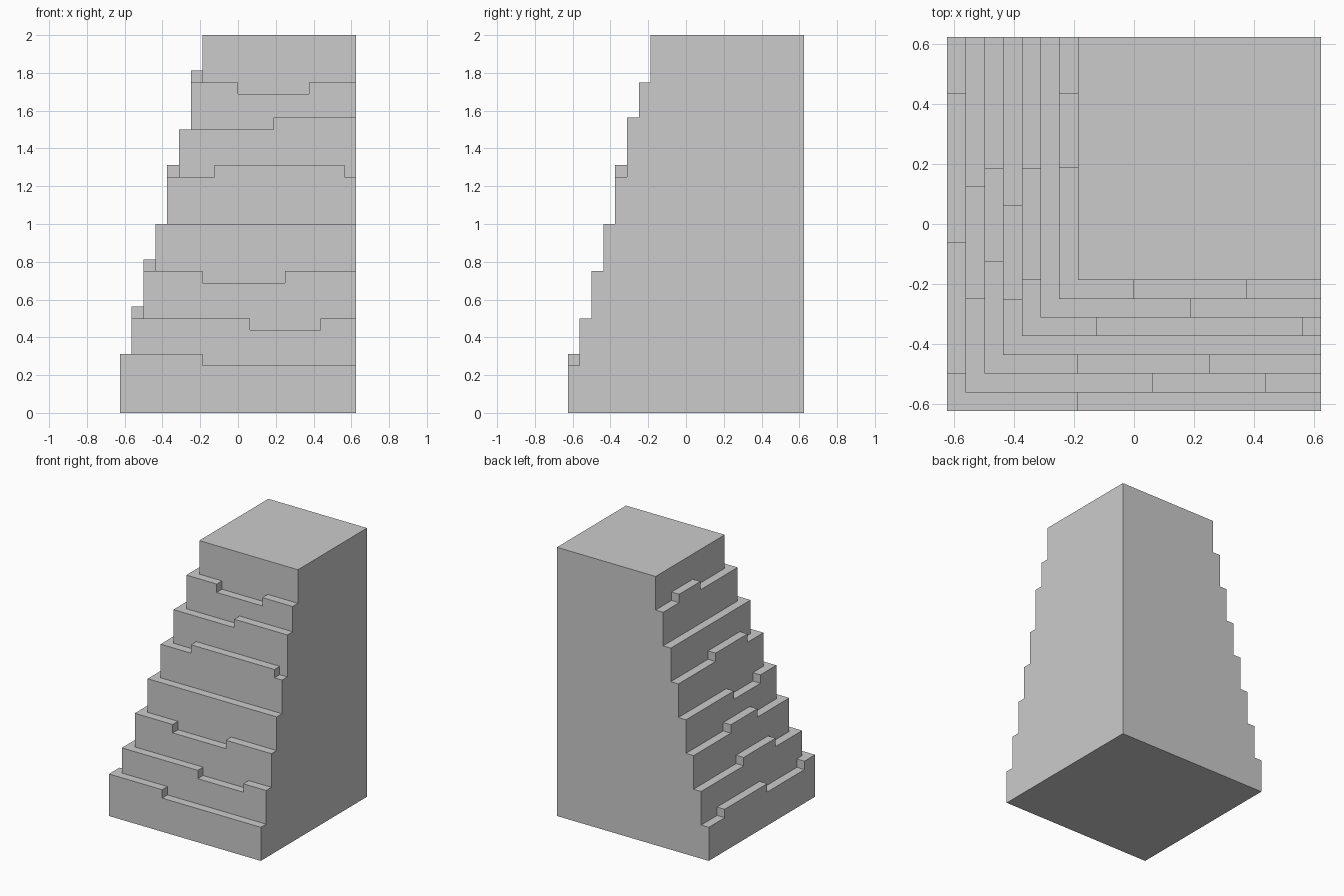
import bpy, bmesh

if "Cube" in bpy.data.objects:
    bpy.data.objects.remove(bpy.data.objects["Cube"])

U = 0.0625      # one stone unit
E = 10          # half width in units

# Each tier: (front breaks, front heights), (left breaks, left heights),
# measured in units, running from the shared front-left corner outwards.
TIERS = [
    (([-3], [5, 4]), ([-8, -1, 7], [5, 4, 5, 4])),
    (([1, 7], [8, 7, 8]), ([-4, 2], [8, 9, 8])),
    (([-3, 4], [12, 11, 12]), ([-2, 3], [12, 13, 12])),
    (([], [16]), ([-4, 1], [16, 15, 16])),
    (([-2, 9], [20, 21, 20]), ([-3, 3], [20, 21, 20])),
    (([3], [24, 25]), ([], [24])),
    (([0, 6], [28, 27, 28]), ([3, 7], [28, 29, 28])),
    (([], [32]), ([], [32])),
]

bm = bmesh.new()


def face(points):
    bm.faces.new([bm.verts.new([c * U for c in p]) for p in points])


def rim(tier, side, inset):
    """Notched top edge of a tier, drawn on the wall plane at the given inset."""
    start = inset - E
    if tier < 0:
        outline = [(start, 0), (E, 0)]
    else:
        breaks, heights = TIERS[tier][side]
        ends = [start] + breaks + [E]
        outline = [(t, h) for i, h in enumerate(heights) for t in ends[i:i + 2]]
    return [(t, start, h) if side == 0 else (start, t, h) for t, h in outline]


for side in (0, 1):
    end_wall = []
    for k in range(len(TIERS)):
        # riser between the ledge below and this tier's notched edge
        low, high = rim(k - 1, side, k), rim(k, side, k)
        face(low + high[::-1])
        end_wall += [low[-1], high[-1]]
        # ledge treads and the small steps between them
        if k < len(TIERS) - 1:
            inner = rim(k, side, k + 1)
            for i in range(len(high) - 1):
                face([high[i], high[i + 1], inner[i + 1], inner[i]])
    # flat stepped wall closing the right / back end
    face(end_wall + [(E, E, 32), (E, E, 0)])

# top and underside
for low, z in ((len(TIERS) - 1 - E, 32), (-E, 0)):
    face([(low, low, z), (E, low, z), (E, E, z), (low, E, z)])

bmesh.ops.remove_doubles(bm, verts=bm.verts[:], dist=0.0001)
bmesh.ops.dissolve_limit(bm, angle_limit=0.01, verts=bm.verts[:], edges=bm.edges[:])
bmesh.ops.recalc_face_normals(bm, faces=bm.faces[:])

mesh = bpy.data.meshes.new("stepped_corner_wall")
bm.to_mesh(mesh)
bm.free()
bpy.context.collection.objects.link(bpy.data.objects.new("stepped_corner_wall", mesh))
